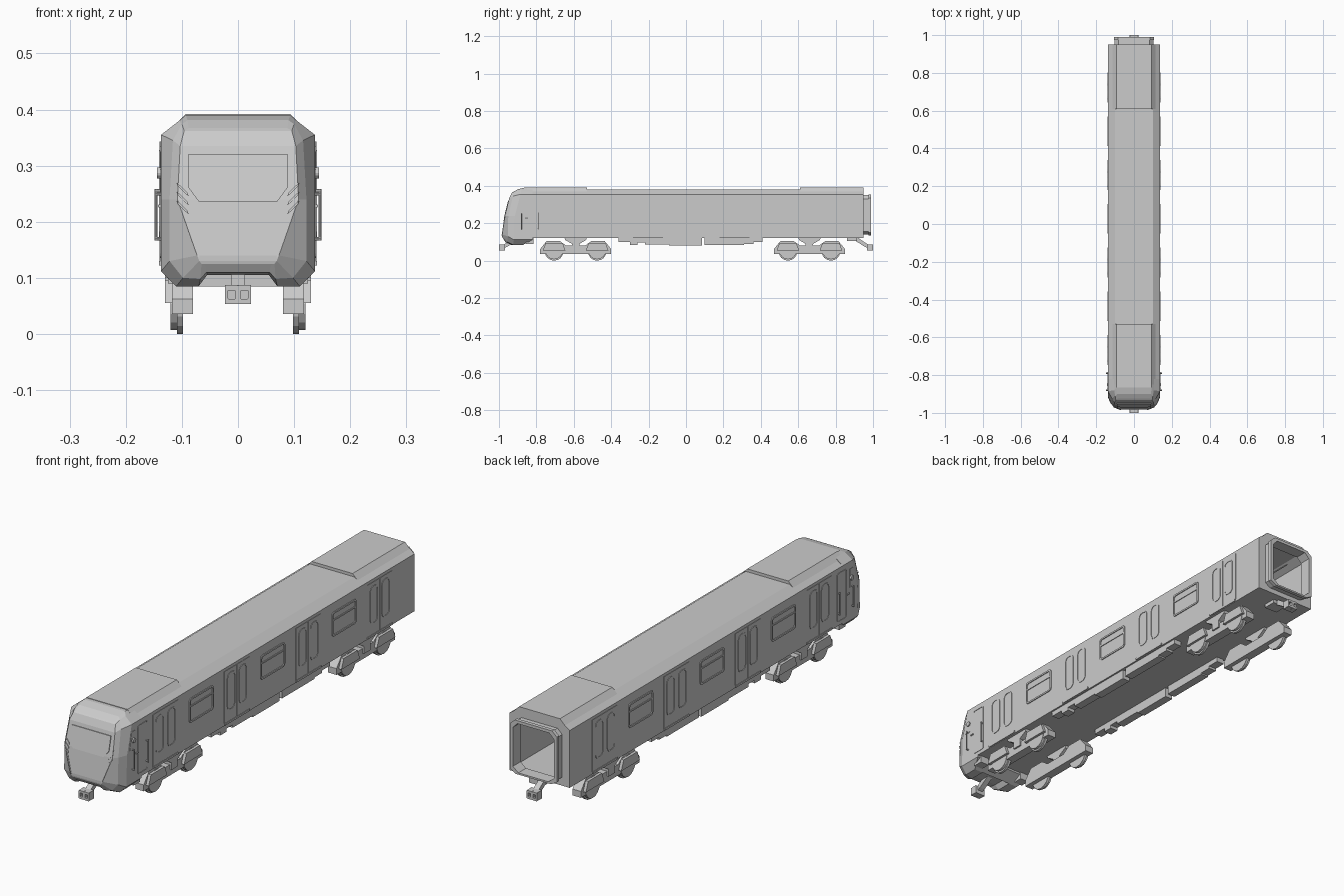
import bpy, bmesh, math
from mathutils import Vector

if "Cube" in bpy.data.objects:
    bpy.data.objects.remove(bpy.data.objects["Cube"])


def finish(name, bm):
    bmesh.ops.recalc_face_normals(bm, faces=bm.faces)
    me = bpy.data.meshes.new(name)
    bm.to_mesh(me)
    bm.free()
    ob = bpy.data.objects.new(name, me)
    bpy.context.collection.objects.link(ob)
    return ob


def prism(name, pts, a, b, axis='x', hole=None):
    """Extrude a profile from a to b along x (pts are y,z) or y (pts are x,z)."""
    bm = bmesh.new()

    def ring(p, t):
        return [bm.verts.new((t, u, v) if axis == 'x' else (u, t, v)) for u, v in p]

    def bridge(r, q):
        n = len(r)
        for i in range(n):
            bm.faces.new((r[i], r[(i + 1) % n], q[(i + 1) % n], q[i]))
    o1, o2 = ring(pts, a), ring(pts, b)
    bridge(o1, o2)
    if hole:
        h1, h2 = ring(hole, a), ring(hole, b)
        bridge(h1, h2)
        bridge(o1, h1)
        bridge(o2, h2)
    else:
        bm.faces.new(o1)
        bm.faces.new(o2)
    return finish(name, bm)


def box(name, x0, x1, y0, y1, z0, z1):
    return prism(name, [(y0, z0), (y1, z0), (y1, z1), (y0, z1)], x0, x1)


def rrect(cu, cv, w, h, r, n=3):
    pts = []
    for k, (su, sv) in enumerate(((1, 1), (-1, 1), (-1, -1), (1, -1))):
        for i in range(n + 1):
            a = math.pi / 2 * (k + i / n)
            pts.append((cu + su * (w / 2 - r) + r * math.cos(a),
                        cv + sv * (h / 2 - r) + r * math.sin(a)))
    return pts


def rod(name, p, q, r, n=8):
    p, q = Vector(p), Vector(q)
    bm = bmesh.new()
    rot = (q - p).to_track_quat('Z', 'Y').to_matrix().to_4x4()
    rot.translation = (p + q) / 2
    bmesh.ops.create_cone(bm, cap_ends=True, segments=n, radius1=r, radius2=r,
                          depth=(q - p).length, matrix=rot)
    return finish(name, bm)


def sym(half):
    return half + [(-x, z) for x, z in reversed(half)]


# Hollow car body
body = sym([(.10, .12), (.137, .12), (.137, .355), (.10, .38)])
inner = sym([(.09, .13), (.13, .13), (.13, .35), (.095, .37)])
prism("body_shell", body, -.82, .94, 'y', inner)

# Rear end wall and open gangway
gang_out = sym([(.08, .135), (.107, .15), (.107, .335), (.085, .355)])
gang_in = sym([(.068, .142), (.093, .162), (.093, .322), (.072, .343)])
prism("rear_wall", body, .94, .95, 'y', gang_in)
prism("gangway", sym([(.078, .14), (.103, .155), (.103, .33), (.082, .35)]), .95, .975, 'y', gang_in)
prism("gangway_lip", gang_out, .975, .99, 'y', gang_in)

# Raised roof units
for y0, y1 in ((-.85, -.53), (.61, .95)):
    prism("roof_unit", sym([(.115, .37), (.093, .392)]), y0, y1, 'y')

# Cab nose lofted through four rings, half of each listed from keel to roof
base = [(.055, .105), (.07, .085), (.11, .085), (.137, .112),
        (.137, .24), (.137, .355), (.105, .38), (.093, .39)]
rings = [
    [(x, -.82 - (.05 if z < .11 else 0), z) for x, z in base],
    [(x, y, z) for (x, z), y in zip(base, (-.94, -.935, -.925, -.92, -.915, -.885, -.88, -.865))],
    [(.056, -.972, .11), (.067, -.965, .098), (.098, -.955, .1), (.122, -.953, .13),
     (.122, -.95, .24), (.116, -.925, .345), (.1, -.91, .374), (.09, -.9, .381)],
    [(.058, -.98, .122), (.065, -.982, .125), (.069, -.983, .13), (.073, -.983, .14),
     (.108, -.968, .24), (.103, -.945, .335), (.096, -.932, .362), (.088, -.925, .367)]]
bm = bmesh.new()
loops = []
for r in rings:
    loops.append([bm.verts.new(p) for p in r] + [bm.verts.new((-x, y, z)) for x, y, z in reversed(r)])
n = 16
for p, q in zip(loops, loops[1:]):
    for i in range(n):
        bm.faces.new((p[i], p[(i + 1) % n], q[(i + 1) % n], q[i]))
for r in (loops[0], loops[-1]):
    for i in range(7):
        bm.faces.new((r[i], r[i + 1], r[n - 2 - i], r[n - 1 - i]))
finish("cab_nose", bm)


def mask_y(z):
    return -.968 + (z - .24) * (.24 if z > .24 else .15)


def mask_panel(name, pts, lift=.003):
    bm = bmesh.new()
    f = bm.faces.new([bm.verts.new((x, mask_y(z) - lift, z)) for x, z in pts])
    ext = bmesh.ops.extrude_face_region(bm, geom=[f])['geom']
    bmesh.ops.translate(bm, verts=[v for v in ext if isinstance(v, bmesh.types.BMVert)], vec=(0, lift + .002, 0))
    finish(name, bm)


# Windscreen, lamp strips and lower trim
mask_panel("windscreen", sym([(.07, .236), (.089, .262), (.089, .32)]))
for s in (1, -1):
    for k in range(3):
        z = .213 + .016 * k
        mask_panel("lamp_strip", [(s * .088, z), (s * .107, z + .018), (s * .109, z + .025), (s * .09, z + .007)])
    mask_panel("mask_trim", [(s * .068, .135), (s * .073, .14), (s * .1, .217), (s * .09, .205)], .002)

doors = [-.667 + .463 * i for i in range(4)]
windows = [-.435 + .463 * i for i in range(3)]

for s in (1, -1):
    # Double sliding doors
    for y in doors:
        box("door", s * .136, s * .1385, y - .082, y + .082, .13, .343)
        box("door_sill", s * .13, s * .141, y - .08, y + .08, .122, .13)
        box("door_seam", s * .138, s * .1395, y - .002, y + .002, .13, .343)
        for d in (-.038, .038):
            prism("door_window_frame", rrect(y + d, .25, .052, .155, .02), s * .138, s * .1405,
                  hole=rrect(y + d, .25, .042, .145, .016))
    # Side windows with a top vent
    for y in windows:
        prism("window_frame", rrect(y, .268, .157, .1, .012), s * .136, s * .1405,
              hole=rrect(y, .268, .143, .086, .008))
        box("window_bar", s * .136, s * .14, y - .072, y + .072, .282, .288)
        # Bench under the window, with seat dividers
        box("bench_seat", s * .085, s * .13, y - .14, y + .14, .175, .185)
        box("bench_back", s * .12, s * .13, y - .14, y + .14, .185, .235)
        box("bench_base", s * .11, s * .13, y - .13, y + .13, .13, .175)
        for e in (-.14, .14):
            box("bench_end", s * .085, s * .13, y + e - .002, y + e + .002, .16, .24)
            rod("grab_pole", (s * .085, y + e, .13), (s * .085, y + e, .365), .003, 6)
    rod("ceiling_rail", (s * .07, -.75, .335), (s * .07, .88, .335), .003, 6)

    # Cab door, side glass, handrails and marker
    prism("cab_side_window", [(-.9, .25), (-.865, .25), (-.865, .325), (-.887, .325)], s * .135, s * .1385)
    prism("cab_door_frame", rrect(-.815, .235, .062, .2, .008), s * .135, s * .139,
          hole=rrect(-.815, .235, .056, .194, .006))
    for y, z0, z1 in ((-.88, .17, .25), (-.79, .17, .255)):
        rod("handrail", (s * .146, y, z0 - .003), (s * .146, y, z1 + .003), .0025)
        for z in (z0, z1):
            rod("handrail_bracket", (s * .135, y, z), (s * .147, y, z), .003)
    rod("door_handle", (s * .14, -.86, .228), (s * .14, -.845, .228), .003)
    rod("side_marker", (s * .134, -.875, .287), (s * .144, -.875, .287), .01, 12)
    box("cab_step", s * .085, s * .125, -.855, -.815, .09, .122)

    # Underfloor equipment
    for y0, y1, z in ((-.36, -.3, .1), (-.3, -.26, .085), (-.26, -.22, .098), (-.22, -.09, .086),
                      (-.09, .085, .08), (.1, .31, .084), (.31, .36, .09), (.36, .41, .1)):
        box("underfloor_box", s * .095, s * .13, y0, y1, z, .122)

    # Bogies: side frame, axle boxes and wheels
    for c in (-.59, .66):
        half = [(.19, .036), (.19, .062), (.155, .105), (.085, .105), (.05, .08), (.03, .08)]
        prism("bogie_frame", [(c + y, z) for y, z in half] + [(c - y, z) for y, z in reversed(half)],
              s * .08, s * .118)
        prism("bogie_bolster", [(c - .06, .122), (c + .06, .122), (c + .055, .11), (c + .02, .09), (c + .02, .06),
                                (c - .02, .06), (c - .02, .09), (c - .055, .11)], s * .085, s * .125)
        for d in (-.115, .115):
            y = c + d
            prism("axle_box", [(y - .06, .055), (y - .045, .095), (y + .045, .095), (y + .06, .055)],
                  s * .115, s * .13)
            rod("wheel", (s * .108, y, .053), (s * .12, y, .053), .046, 16)
            rod("wheel_flange", (s * .098, y, .05), (s * .109, y, .05), .05, 16)

# Couplers front and rear, with two square sockets each
for e in (-1, 1):
    box("coupler_head", -.023, .023, e * .968, e * .985, .053, .087)
    for c in (-.0115, .0115):
        prism("coupler_socket", rrect(c, .07, .023, .034, .001, 1), e * .985, e * 1.0, 'y',
              hole=rrect(c, .07, .013, .015, .001, 1))
    prism("coupler_arm", [(e * .9, .122), (e * .92, .122), (e * .975, .085), (e * .975, .065), (e * .955, .075),
                          (e * .9, .11)], -.012, .012)
    box("coupler_mount", -.03, .03, e * .86, e * .915, .105, .125)
